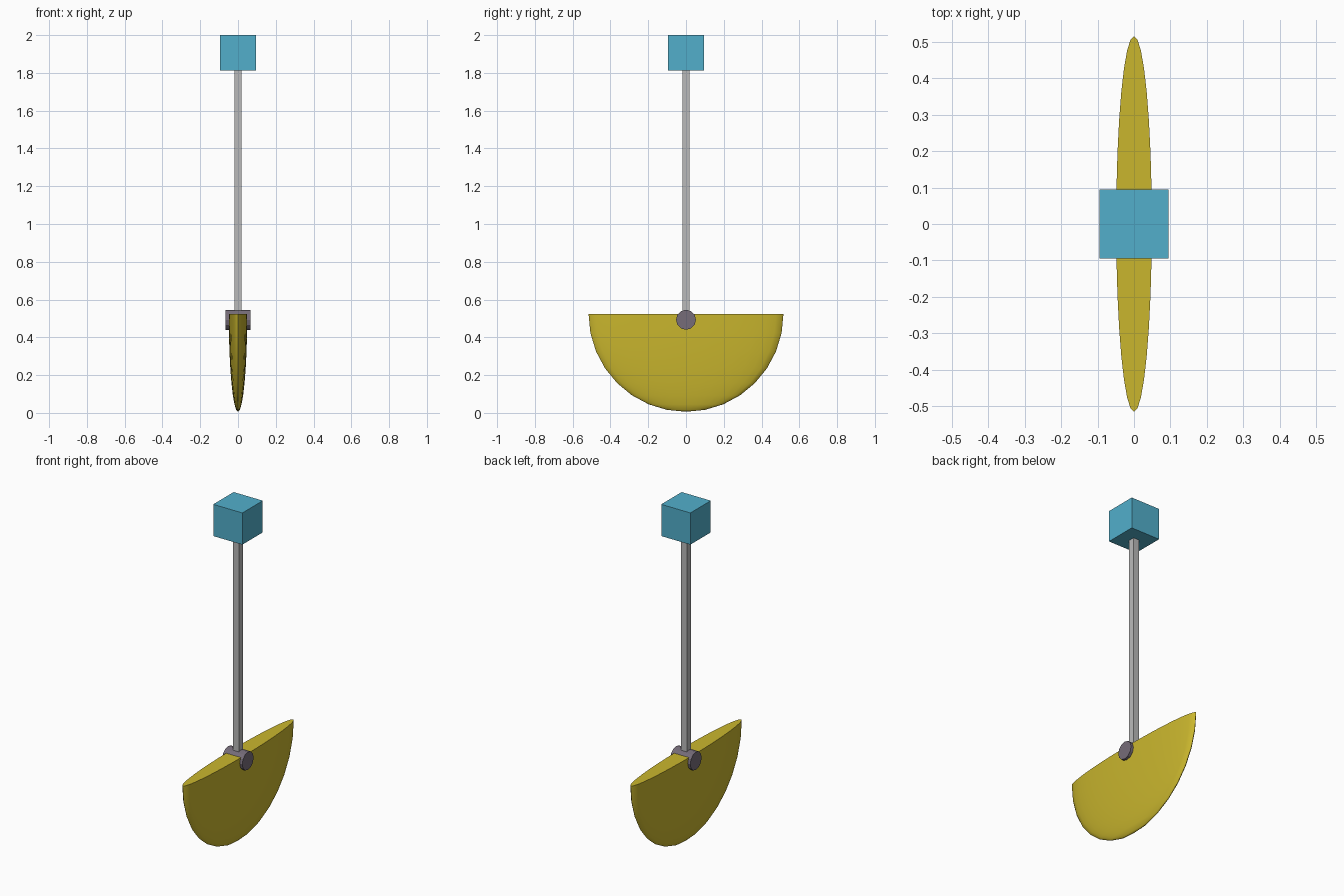
import bpy, bmesh, math
from mathutils import Matrix, Vector

if "Cube" in bpy.data.objects:
    bpy.data.objects.remove(bpy.data.objects["Cube"])


def material(name, rgb):
    m = bpy.data.materials.new(name)
    m.diffuse_color = (*rgb, 1)
    m.use_nodes = True
    m.node_tree.nodes["Principled BSDF"].inputs["Base Color"].default_value = m.diffuse_color
    return m


yellow = material("yellow", (0.59, 0.47, 0.027))
blue = material("sky blue", (0.085, 0.43, 0.60))
steel = material("light grey", (0.49, 0.49, 0.49))
hub_grey = material("purple grey", (0.18, 0.15, 0.19))


def finish(bm, name, mat):
    bmesh.ops.recalc_face_normals(bm, faces=bm.faces)
    me = bpy.data.meshes.new(name)
    bm.to_mesh(me)
    bm.free()
    me.materials.append(mat)
    ob = bpy.data.objects.new(name, me)
    bpy.context.collection.objects.link(ob)
    return ob


def box(name, size, z0, z1, mat):
    bm = bmesh.new()
    bmesh.ops.create_cube(bm, size=1, matrix=Matrix.Translation((0, 0, (z0 + z1) / 2))
                          @ Matrix.Diagonal((size, size, z1 - z0, 1)))
    return finish(bm, name, mat)


# mount block and square rod
box("mount_block", 0.19, 1.813, 2.0, blue)
box("rod", 0.038, 0.50, 1.82, steel)

# hub across the blade
bm = bmesh.new()
bmesh.ops.create_cone(bm, cap_ends=True, segments=12, radius1=0.053, radius2=0.053, depth=0.13,
                      matrix=Matrix.Translation((0, 0, 0.493)) @ Matrix.Rotation(math.pi / 2, 4, 'Y'))
finish(bm, "hub", hub_grey)

# blade: flattened sphere cut in half, flat on top
bm = bmesh.new()
bmesh.ops.create_uvsphere(bm, u_segments=32, v_segments=16, radius=1)
cut = bmesh.ops.bisect_plane(bm, geom=bm.verts[:] + bm.edges[:] + bm.faces[:], dist=1e-5,
                             plane_co=(0, 0, 0), plane_no=(0, 0, 1), clear_outer=True)
bmesh.ops.holes_fill(bm, edges=[e for e in bm.edges if e.is_boundary])
bmesh.ops.transform(bm, verts=bm.verts,
                    matrix=Matrix.Translation((0, 0, 0.524)) @ Matrix.Diagonal((0.049, 0.516, 0.518, 1)))
blade = finish(bm, "blade", yellow)
bpy.context.view_layer.objects.active = blade
blade.select_set(True)
bpy.ops.object.shade_smooth_by_angle(angle=math.radians(40))
